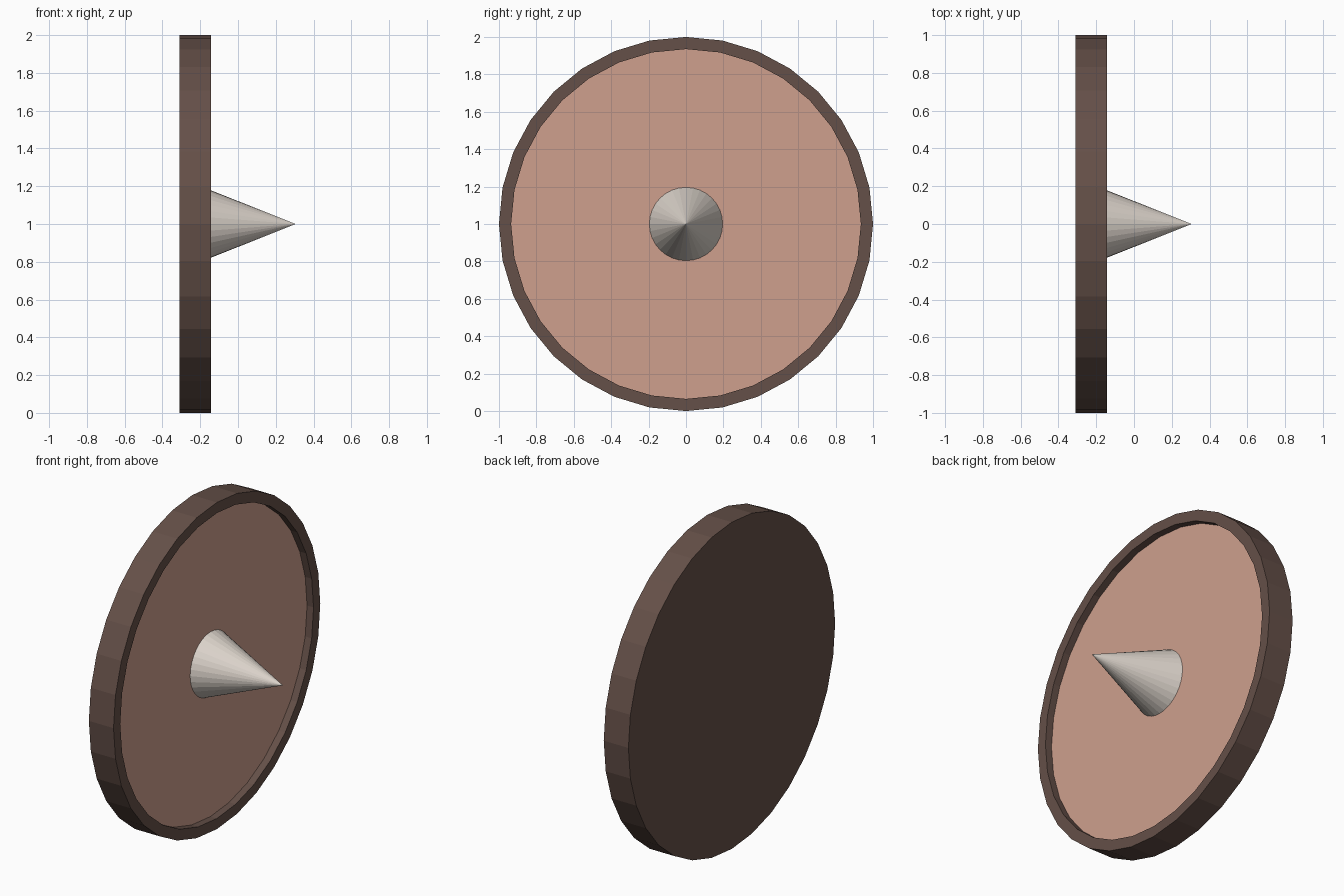
import bpy, bmesh
from math import sin, cos, tau

if "Cube" in bpy.data.objects:
    bpy.data.objects.remove(bpy.data.objects["Cube"])

SIDES = 32
X_BACK, X_FLOOR, X_FRONT, X_TIP = -0.31, -0.187, -0.143, 0.305


def material(name, rgb):
    m = bpy.data.materials.new(name)
    m.diffuse_color = (*rgb, 1)
    m.use_nodes = True
    m.node_tree.nodes["Principled BSDF"].inputs["Base Color"].default_value = m.diffuse_color
    return m


def ring(bm, x, r):
    # Circle of vertices around the x axis, at height z = 1
    return [bm.verts.new((x, r * sin(tau * i / SIDES), 1 + r * cos(tau * i / SIDES)))
            for i in range(SIDES)]


def bridge(bm, a, b):
    for i in range(SIDES):
        j = (i + 1) % SIDES
        bm.faces.new((a[i], a[j], b[j], b[i]))


def finish(bm, name, mats):
    bmesh.ops.recalc_face_normals(bm, faces=bm.faces[:])
    me = bpy.data.meshes.new(name)
    bm.to_mesh(me)
    bm.free()
    for m in mats:
        me.materials.append(m)
    ob = bpy.data.objects.new(name, me)
    bpy.context.collection.objects.link(ob)


brown = material("rim_brown", (0.13, 0.08, 0.065))
pink = material("panel_pink", (0.62, 0.35, 0.27))
pale = material("spike_pale", (0.72, 0.66, 0.60))

# Round plate: flat back, raised rim, shallow recessed pink panel
bm = bmesh.new()
rings = [ring(bm, x, r) for x, r in
         ((X_BACK, 1.0), (X_FRONT, 1.0), (X_FRONT, 0.935), (X_FLOOR, 0.935))]
for a, b in zip(rings, rings[1:]):
    bridge(bm, a, b)
bm.faces.new(rings[0])
bm.faces.new(rings[-1]).material_index = 1
finish(bm, "round_plate", (brown, pink))

# Central spike standing on the panel
bm = bmesh.new()
base = ring(bm, X_FLOOR, 0.196)
tip = bm.verts.new((X_TIP, 0, 1))
for i in range(SIDES):
    bm.faces.new((base[i], base[(i + 1) % SIDES], tip))
bm.faces.new(base)
finish(bm, "centre_spike", (pale,))
